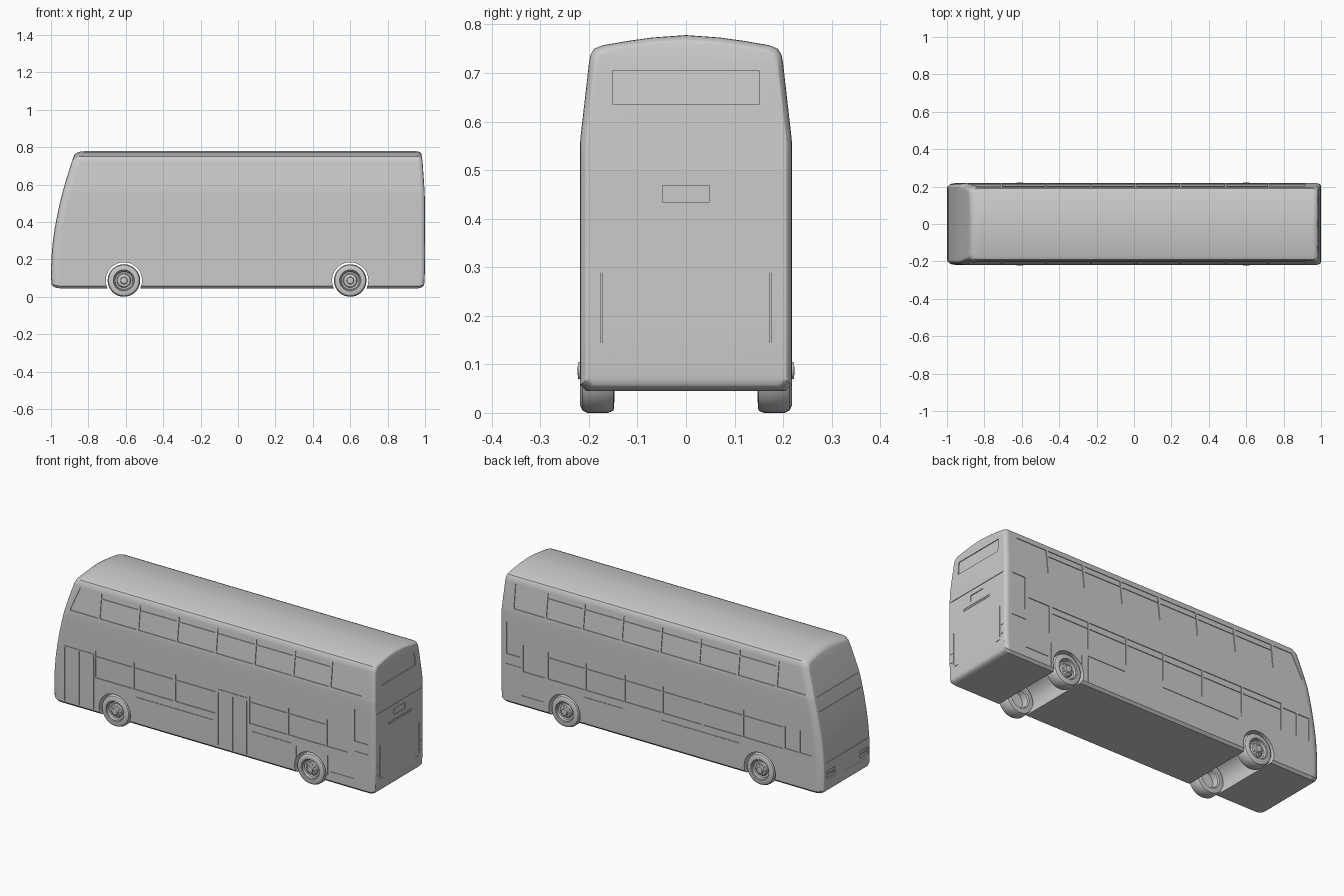
import bpy, bmesh, math
from mathutils import Vector

if "Cube" in bpy.data.objects:
    bpy.data.objects.remove(bpy.data.objects["Cube"])

def lerp_table(t, z):
    for (z0, a), (z1, b) in zip(t, t[1:]):
        if z <= z1:
            return a + (b - a) * max(0, (z - z0)) / (z1 - z0)
    return t[-1][1]

# half cross-section (y, z), nose and tail profiles (z, x)
SECTION = [(.205, .045), (.218, .058), (.2185, .1), (.2185, .15), (.2185, .2), (.2185, .28),
           (.2185, .36), (.2185, .44), (.2185, .5), (.2185, .555), (.2165, .575), (.209, .64),
           (.2, .72), (.197, .737), (.189, .75), (.172, .757), (.12, .766), (.07, .773)]
NOSE = [(.045, -.995), (.1, -1), (.2, -.998), (.28, -.992), (.36, -.981), (.44, -.966),
        (.5, -.953), (.575, -.934), (.64, -.915), (.72, -.889), (.78, -.868)]
TAIL = [(.045, .985), (.065, .996), (.15, 1), (.5, 1), (.575, .997), (.72, .987), (.78, .978)]
SIDE = [(z, y) for y, z in SECTION]

def finish(bm, name, angle=30):
    bmesh.ops.recalc_face_normals(bm, faces=bm.faces)
    me = bpy.data.meshes.new(name)
    bm.to_mesh(me)
    bm.free()
    ob = bpy.data.objects.new(name, me)
    bpy.context.collection.objects.link(ob)
    if angle:
        smooth(ob, angle)
    return ob

def smooth(ob, angle):
    bpy.ops.object.select_all(action='DESELECT')
    ob.select_set(True)
    bpy.context.view_layer.objects.active = ob
    bpy.ops.object.shade_smooth_by_angle(angle=math.radians(angle))

# Body: lofted section, ends rounded over by shrinking the last stations
def build_body():
    bm = bmesh.new()
    outline = SECTION + [(0, .778)] + [(-y, z) for y, z in reversed(SECTION)]
    steps = [math.radians(a) for a in (0, 22.5, 45, 67.5, 90)]
    stations = [(0, .045 * (1 - math.sin(a)), .028 * (1 - math.cos(a))) for a in reversed(steps)]
    stations += [(1, -.025 * (1 - math.sin(a)), .018 * (1 - math.cos(a))) for a in steps]
    rings = []
    for end, dx, inset in stations:
        ring = []
        for y, z in outline:
            zz = .4 + (z - .4) * (1 - inset * .8 / .37)
            yy = y * (1 - inset / .2185)
            ring.append(bm.verts.new((lerp_table(TAIL if end else NOSE, zz) + dx, yy, zz)))
        rings.append(ring)
    n = len(outline)
    for a, b in zip(rings, rings[1:]):
        for i in range(n):
            j = (i + 1) % n
            bm.faces.new((a[i], a[j], b[j], b[i]))
    for r in (rings[0], rings[-1]):
        for i in range(n // 2 - 1):
            bm.faces.new((r[i], r[i + 1], r[n - 2 - i], r[n - 1 - i]))
        m = n // 2
        bm.faces.new((r[m - 1], r[m], r[m + 1]))
    return finish(bm, "bus_body", 0)

body = build_body()

def cut(bm, name):
    tool = finish(bm, name, 0)
    tool.hide_render = True
    bpy.context.view_layer.objects.active = body
    mod = body.modifiers.new(name, 'BOOLEAN')
    mod.operation, mod.solver, mod.object, mod.use_self = 'DIFFERENCE', 'EXACT', tool, True
    bpy.ops.object.modifier_apply(modifier=name)
    bpy.data.objects.remove(tool)

# Wheel arches
AXLES, R = (-.61, .6), .087
bm = bmesh.new()
for ax in AXLES:
    ends = [[bm.verts.new((ax + .097 * math.cos(t * math.tau / 48), y, R + .097 * math.sin(t * math.tau / 48)))
             for t in range(48)] for y in (-.3, .3)]
    bm.faces.new(ends[0])
    bm.faces.new(ends[1])
    for i in range(48):
        j = (i + 1) % 48
        bm.faces.new((ends[0][i], ends[0][j], ends[1][j], ends[1][i]))
cut(bm, "arch_cutter")

# Shallow recess cutters for glass and panel gaps
bm = bmesh.new()

def slab(points, normal, depth):
    nrm = Vector(normal)
    a = [bm.verts.new(Vector(p) + nrm * .02) for p in points]
    b = [bm.verts.new(Vector(p) - nrm * depth) for p in points]
    bm.faces.new(a)
    bm.faces.new(b)
    for i in range(4):
        j = (i + 1) % 4
        bm.faces.new((a[i], a[j], b[j], b[i]))

def side_panel(s, x0, x1, z0, z1, lean=0, depth=.004):
    pts = [(x0, z0), (x1, z0), (x1, z1), (x0 + lean, z1)]
    slab([(x, s * lerp_table(SIDE, z), z) for x, z in pts], (0, s, 0), depth)

def end_panel(table, y0, y1, z0, z1, depth=.004):
    s = 1 if table is TAIL else -1
    slab([(lerp_table(table, z), y, z) for y, z in ((y0, z0), (y1, z0), (y1, z1), (y0, z1))], (s, 0, 0), depth)

def h_line(s, x0, x1, z):
    side_panel(s, x0, x1, z - .0015, z + .0015, depth=.003)

def v_line(s, x, z0, z1):
    side_panel(s, x - .0015, x + .0015, z0, z1, depth=.003)

PILLARS = [-.71, -.47, -.23, .01, .25, .49, .72]
for s in (-1, 1):
    # upper deck windows with opening top lights
    side_panel(s, -.89, PILLARS[0] - .006, .58, .715, .055)
    for a, b in zip(PILLARS, PILLARS[1:]):
        side_panel(s, a + .006, b - .006, .58, .682)
        side_panel(s, a + .006, b - .006, .687, .715)
    side_panel(s, .726, .915, .58, .715)
    # rear vent, skirt and corner panel gaps
    side_panel(s, .875, .957, .32, .5)
    h_line(s, .87, .96, .265)
    for a, b in ((-.48, .0), (.24, .48)):
        h_line(s, a, b, .205)
    for x in (.475, .515, .71):
        v_line(s, x, .06, .195)
    h_line(s, .73, .87, .11)

# lower windows: door side and driver side
for a, b in ((-.73, -.5), (-.49, -.25), (-.235, .015), (.225, .455), (.465, .695)):
    side_panel(-1, a, b, .245, .36)
    side_panel(-1, a, b, .365, .395)
side_panel(-1, .705, .83, .245, .395)
for a, b in zip((-.75, -.5, -.25, 0, .235, .475), (-.51, -.26, -.01, .225, .465, .7)):
    side_panel(1, a, b, .245, .36)
    side_panel(1, a, b, .365, .395)
side_panel(1, .72, .855, .245, .395)
side_panel(1, -.85, -.765, .25, .375)
side_panel(1, -.93, -.86, .25, .375)
v_line(1, -.5, .07, .235)
# front and middle doors
for x0, x1 in ((-.92, -.74), (.032, .208)):
    h_line(-1, x0, x1, .375 if x0 < -.5 else .385)
    mid = (x0 + x1) / 2
    for x in (x0, mid, x1):
        v_line(-1, x, .065, .366)
# tail: rear window, joint, plate recess, engine cover, lamps
end_panel(TAIL, -.15, .15, .635, .705)
end_panel(TAIL, -.2, .2, .4935, .4965, .003)
end_panel(TAIL, -.048, .048, .434, .468)
for s in (-1, 1):
    end_panel(TAIL, s * .1735, s * .1765, .135, .311, .003)
    end_panel(TAIL, s * .145, s * .17, .122, .125, .003)
    for z in (.15, .2):
        end_panel(TAIL, s * .185, s * .2, z, z + .003, .003)
for z in (.4, .41):
    end_panel(TAIL, -.1, .1, z, z + .003, .002)
# nose: panel joints and headlamps
for z in (.215, .49, .565):
    end_panel(NOSE, -.185, .185, z, z + .003, .003)
for s in (-1, 1):
    end_panel(NOSE, s * .11, s * .185, .13, .148, .006)
    end_panel(NOSE, s * .11, s * .185, .155, .17, .006)
cut(bm, "recess_cutter")
smooth(body, 25)
body.modifiers.new("even_normals", 'WEIGHTED_NORMAL').keep_sharp = True

# Bumper ridge across the nose
bm = bmesh.new()
bmesh.ops.create_cube(bm, size=1)
for v in bm.verts:
    v.co = Vector((-.992 + v.co.x * .016, v.co.y * .38, .11 + v.co.z * .014))
bmesh.ops.bevel(bm, geom=bm.edges[:], offset=.003, segments=2, affect='EDGES')
finish(bm, "front_bumper_ridge")

# Wheels: lathed tyre and dished rim, ring of nuts
PROFILE = [(.008, .223), (.017, .222), (.019, .212), (.034, .208), (.038, .2), (.047, .202), (.051, .213),
           (.054, .213), (.057, .217), (.072, .218), (.082, .213), (.087, .203), (.087, .16),
           (.082, .149), (.056, .147), (.051, .153), (.049, .188), (.008, .19)]

def wheel(name, x, s):
    bm = bmesh.new()
    seg = 40
    rings = [[bm.verts.new((x + r * math.cos(k * math.tau / seg), s * y, R + r * math.sin(k * math.tau / seg)))
              for k in range(seg)] for r, y in PROFILE]
    for a, b in zip(rings, rings[1:]):
        for i in range(seg):
            j = (i + 1) % seg
            bm.faces.new((a[i], a[j], b[j], b[i]))
    bm.faces.new(rings[0])
    bm.faces.new(rings[-1])
    for k in range(10):
        t = k * math.tau / 10
        nut = bmesh.ops.create_cube(bm, size=.005)['verts']
        bmesh.ops.translate(bm, verts=nut, vec=(x + .027 * math.cos(t), s * .211, R + .027 * math.sin(t)))
    finish(bm, name, 35)

for end, x in zip(("front", "rear"), AXLES):
    for side, s in (("door_side", -1), ("driver_side", 1)):
        wheel(f"{end}_{side}_wheel", x, s)
